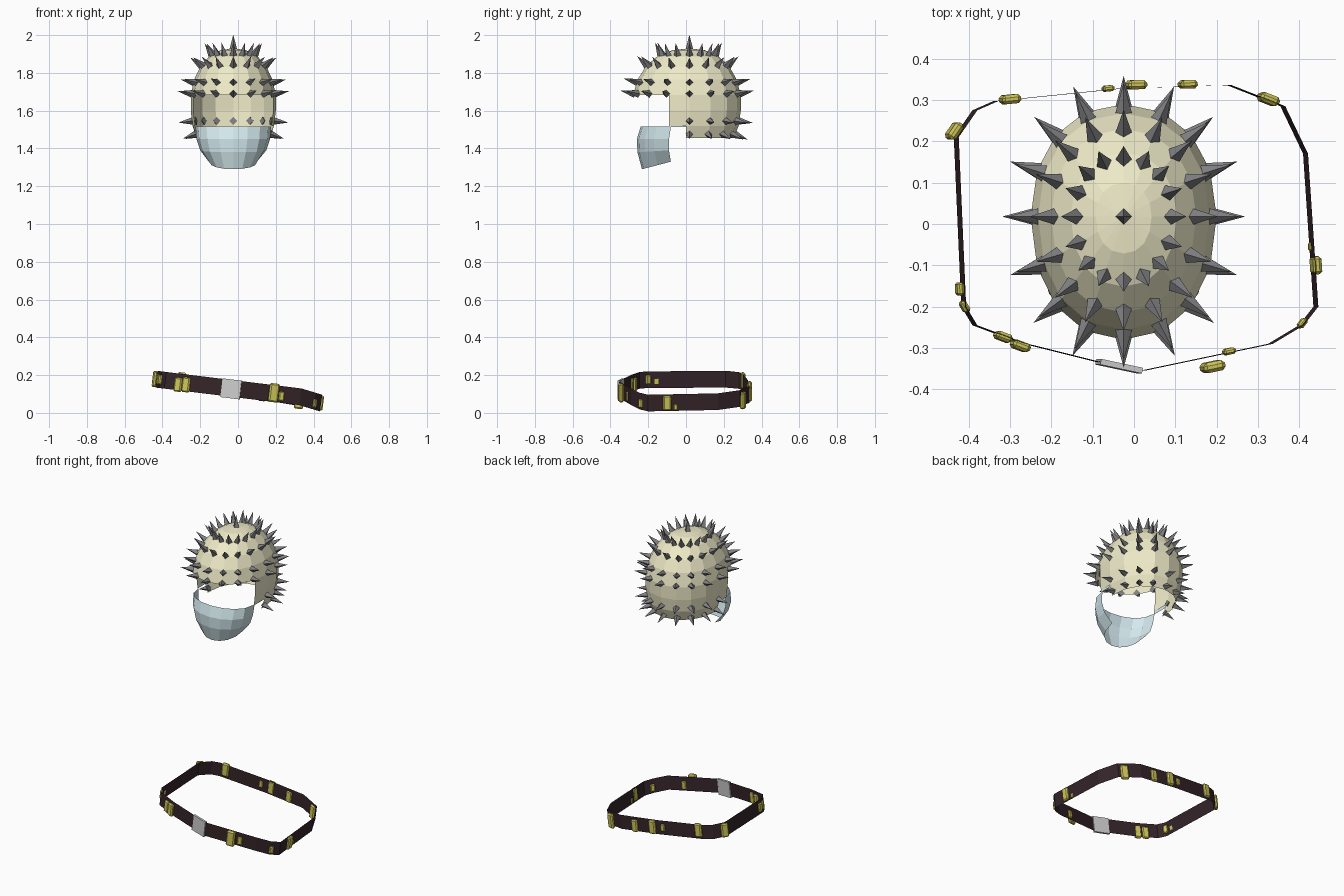
import bpy, bmesh, math
from mathutils import Vector, Matrix

if "Cube" in bpy.data.objects:
    bpy.data.objects.remove(bpy.data.objects["Cube"])

def material(name, rgb):
    m = bpy.data.materials.new(name)
    m.diffuse_color = (*rgb, 1)
    m.use_nodes = True
    m.node_tree.nodes["Principled BSDF"].inputs["Base Color"].default_value = m.diffuse_color
    return m

BONE = material("bone", (0.86, 0.83, 0.58))
ICE = material("ice", (0.66, 0.82, 0.86))
LEATHER = material("leather", (0.035, 0.018, 0.022))
BRASS = material("brass", (0.62, 0.56, 0.10))
STEEL = material("steel", (0.22, 0.22, 0.23))

def finish(name, bm, mat=None):
    me = bpy.data.meshes.new(name)
    bm.to_mesh(me)
    bm.free()
    ob = bpy.data.objects.new(name, me)
    bpy.context.collection.objects.link(ob)
    if mat:
        me.materials.append(mat)
    return ob

def grid(bm, rows, closed=False):
    """Skin rows of points with quads."""
    vs = [[bm.verts.new(p) for p in r] for r in rows]
    n = len(rows[0])
    for a, b in zip(vs, vs[1:]):
        for j in range(n if closed else n - 1):
            k = (j + 1) % n
            bm.faces.new((a[j], b[j], b[k], a[k]))
    return vs

# Helmet shell: scaled oval rings stacked along a profile, opened at the face
CX, CY, RX = -0.025, 0.018, 0.225
PROFILE = [(0.0, 1.93), (0.3, 1.92), (0.57, 1.888), (0.78, 1.832), (0.92, 1.765),
           (1.0, 1.682), (1.0, 1.6), (0.96, 1.52), (0.86, 1.455)]
SEG = 16

def shell(a, s, z):
    c, d = math.cos(a), math.sin(a)
    p = 0.92
    x = math.copysign(abs(c) ** p, c) * RX
    y = math.copysign(abs(d) ** p, d) * (0.272 if d > 0 else 0.298)
    return Vector((CX + x * s, CY + y * s, z))

def is_opening(p):
    return (p.z < 1.68 and p.y < -0.09) or (p.z < 1.52 and p.y < 0.0)

angles = [2 * math.pi * i / SEG for i in range(SEG)]
bm = bmesh.new()
vs = grid(bm, [[shell(a, s, z) for a in angles] for s, z in PROFILE[1:]], True)
apex = bm.verts.new((CX, CY, 1.93))
for i in range(SEG):
    bm.faces.new((apex, vs[0][i], vs[0][(i + 1) % SEG]))
for co, no in (((0, 0, 1.682), (0, 0, 1)), ((0, 0, 1.52), (0, 0, 1)),
               ((0, -0.09, 0), (0, 1, 0)), ((0, 0.0, 0), (0, 1, 0))):
    bmesh.ops.bisect_plane(bm, geom=bm.verts[:] + bm.edges[:] + bm.faces[:],
                           plane_co=co, plane_no=no, dist=1e-5)
bmesh.ops.delete(bm, geom=[f for f in bm.faces if is_opening(f.calc_center_median())],
                 context='FACES')
finish("helmet_shell", bm, BONE)

# Spikes: four-sided pyramids in rings, pointing along the shell normal
def profile_at(z):
    for (s0, z0), (s1, z1) in zip(PROFILE, PROFILE[1:]):
        if z1 <= z <= z0:
            return s0 + (s1 - s0) * (z0 - z) / (z0 - z1)
    return PROFILE[-1][0]

def add_spike(bm, p, n, length=0.08, radius=0.021):
    rot = n.to_track_quat('Z', 'Y').to_matrix().to_4x4()
    mat = Matrix.Translation(p + n * (length / 2 - 0.008)) @ rot
    bmesh.ops.create_cone(bm, cap_ends=True, segments=4, radius1=radius, radius2=0,
                          depth=length, matrix=mat)

bm = bmesh.new()
add_spike(bm, Vector((CX, CY, 1.93)), Vector((0, 0, 1)))
for z in (1.895, 1.838, 1.75, 1.69, 1.545, 1.475):
    for a in angles:
        p = shell(a, profile_at(z), z)
        if is_opening(p):
            continue
        e = 0.012
        down = shell(a, profile_at(z - e), z - e) - shell(a, profile_at(z + e), z + e)
        side = shell(a + 0.1, profile_at(z), z) - shell(a - 0.1, profile_at(z), z)
        add_spike(bm, p, down.cross(side).normalized())
finish("helmet_spikes", bm, STEEL)

# Jaw guard: curved sheet, rows of (z, half width, front y, back y, end lift)
JAW = [(1.515, 0.20, -0.24, -0.08, 0), (1.45, 0.195, -0.26, -0.09, 0),
       (1.38, 0.175, -0.257, -0.09, 0.01), (1.29, 0.125, -0.233, -0.08, 0.04)]
bm = bmesh.new()
rows = []
for z, hw, yf, yb, lift in JAW:
    row = []
    for i in range(9):
        a = math.radians(-90 + 22.5 * i)
        c = max(0.0, math.cos(a)) ** 0.8
        row.append((CX + hw * math.sin(a), yb + (yf - yb) * c, z + lift * (1 - c)))
    rows.append(row)
grid(bm, rows)
finish("jaw_guard", bm, ICE)

# Small straps joining the jaw guard to the helmet
bm = bmesh.new()
for sx in (-1, 1):
    x = CX + sx * 0.203
    grid(bm, [[(x, -0.09, 1.535), (x, 0.015, 1.535)], [(x, -0.09, 1.513), (x, 0.015, 1.513)]])
finish("jaw_straps", bm, ICE)

# Belt: thin leaning strip following a rounded, sloping loop
PATH = [(-0.43, 0.21), (-0.385, 0.275), (-0.335, 0.297), (-0.03, 0.328), (0.23, 0.336),
        (0.36, 0.285), (0.415, 0.17), (0.44, -0.2), (0.405, -0.245), (0.33, -0.29),
        (0.02, -0.355), (-0.085, -0.334), (-0.27, -0.288), (-0.385, -0.245), (-0.412, -0.2)]

def belt_z(x):
    if x > 0.33:
        return 0.085 - (x - 0.33) * 0.3
    return 0.178 - (x + 0.43) * 0.122

bm = bmesh.new()
grid(bm, [[(x + k * 0.006, y, belt_z(x) + k * 0.044) for x, y in PATH] for k in (1, -1)], True)
finish("belt_strap", bm, LEATHER)

def block(bm, loc, size, yaw, bevel=0.0):
    b = bmesh.new()
    bmesh.ops.create_cube(b, size=1, matrix=Matrix.Diagonal((*size, 1)))
    if bevel:
        bmesh.ops.bevel(b, geom=b.edges[:], offset=bevel, segments=1,
                        affect='EDGES', clamp_overlap=True)
    b.transform(Matrix.Translation(loc) @ Matrix.Rotation(math.radians(7), 4, 'Y')
                @ Matrix.Rotation(yaw, 4, 'Z'))
    me = bpy.data.meshes.new("tmp")
    b.to_mesh(me)
    b.free()
    bm.from_mesh(me)
    bpy.data.meshes.remove(me)

# Buckle plate
bm = bmesh.new()
block(bm, (-0.036, -0.344, 0.127), (0.104, 0.014, 0.1), math.radians(-12))
finish("belt_buckle", bm)

# Beads: (x, y, z offset from belt centre, height)
BEADS = [(-0.435, 0.225, 0, 0.085), (-0.3, 0.302, 0.01, 0.085), (-0.063, 0.328, 0, 0.045),
         (0.005, 0.337, 0, 0.085), (0.13, 0.338, -0.01, 0.075), (0.325, 0.302, -0.02, 0.09),
         (0.44, -0.10, 0, 0.08), (0.428, -0.055, -0.025, 0.03), (0.407, -0.24, -0.012, 0.045),
         (0.23, -0.308, -0.01, 0.05), (0.19, -0.345, 0.004, 0.1), (-0.275, -0.295, -0.01, 0.08),
         (-0.317, -0.273, -0.015, 0.075), (-0.41, -0.2, 0, 0.05), (-0.422, -0.157, 0, 0.055)]

def belt_yaw(x, y):
    best = None
    for (ax, ay), (bx, by) in zip(PATH, PATH[1:] + PATH[:1]):
        a, d, p = Vector((ax, ay)), Vector((bx - ax, by - ay)), Vector((x, y))
        t = min(1, max(0, (p - a).dot(d) / d.length_squared))
        dist = (p - a - d * t).length
        if best is None or dist < best[0]:
            best = (dist, math.atan2(d.y, d.x))
    return best[1]

bm = bmesh.new()
for x, y, dz, h in BEADS:
    w, t = 0.006 + h * 0.47, 0.006 + h * 0.19
    block(bm, (x, y, belt_z(x) + dz), (w, t, h), belt_yaw(x, y), t * 0.32)
finish("belt_beads", bm, BRASS)
